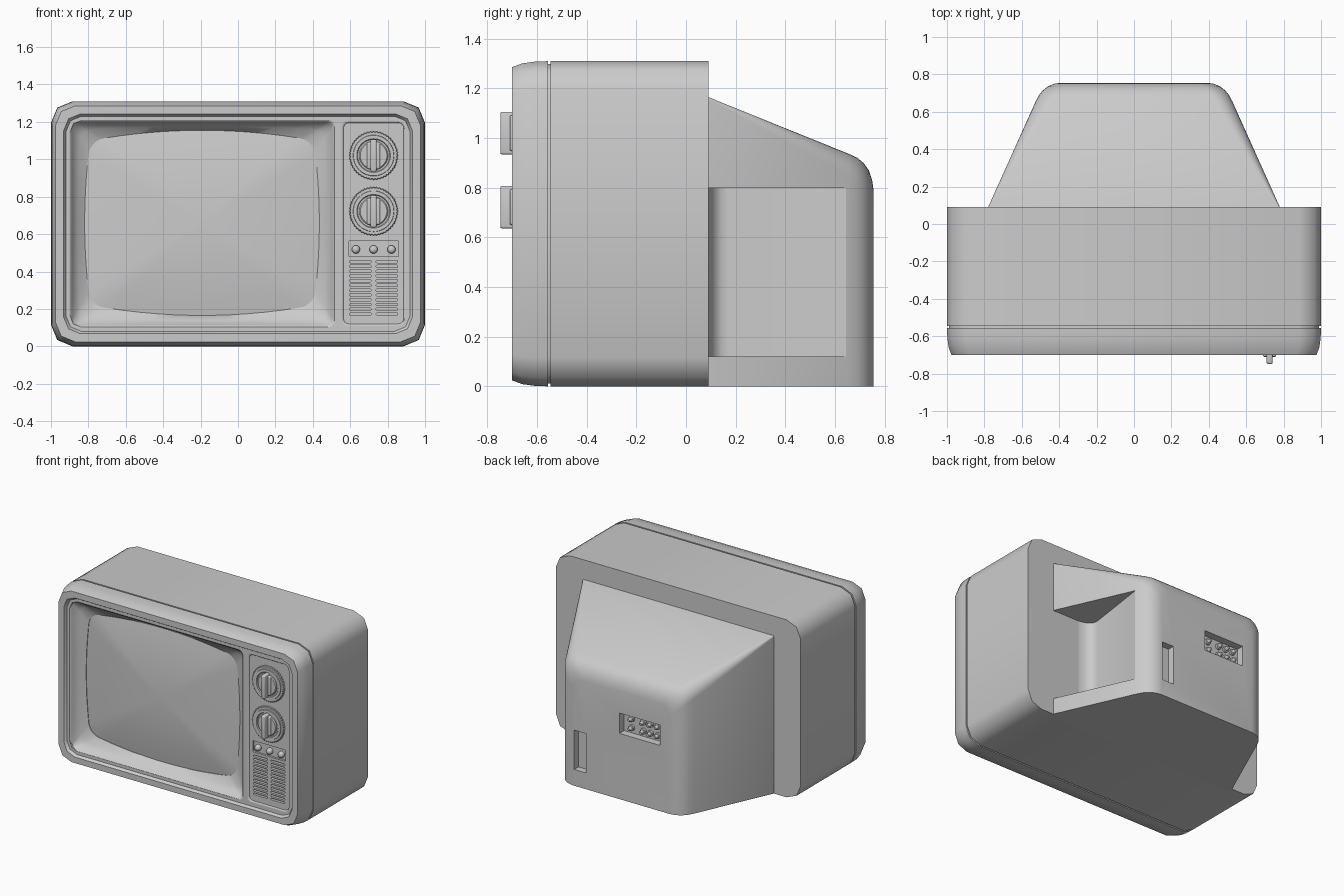
import bpy, bmesh
from math import sin, cos, pi, radians
from mathutils import Vector

if "Cube" in bpy.data.objects:
    bpy.data.objects.remove(bpy.data.objects["Cube"])


def finish(name, bm, closed=True, angle=50):
    bmesh.ops.recalc_face_normals(bm, faces=bm.faces[:])
    if not closed:  # open front-facing surfaces must look towards -y
        if sum(f.normal.y * f.calc_area() for f in bm.faces) > 0:
            bmesh.ops.reverse_faces(bm, faces=bm.faces[:])
    me = bpy.data.meshes.new(name)
    bm.to_mesh(me)
    bm.free()
    ob = bpy.data.objects.new(name, me)
    bpy.context.collection.objects.link(ob)
    smooth(ob, angle)
    return ob


def smooth(ob, angle=50):
    bpy.ops.object.select_all(action='DESELECT')
    ob.select_set(True)
    bpy.context.view_layer.objects.active = ob
    bpy.ops.object.shade_smooth_by_angle(angle=radians(angle))


def add_loft(bm, rings, start=True, end=True):
    vs = [[bm.verts.new(p) for p in r] for r in rings]
    n = len(vs[0])
    for a, b in zip(vs, vs[1:]):
        for i in range(n):
            j = (i + 1) % n
            bm.faces.new((a[i], a[j], b[j], b[i]))
    if start:
        bm.faces.new(vs[0])
    if end:
        bm.faces.new(vs[-1])


def loft(name, rings, start=True, end=True, angle=50):
    bm = bmesh.new()
    add_loft(bm, rings, start, end)
    return finish(name, bm, start and end, angle)


def plate(name, loops):
    """Flat sheet: first loop is the outline, the others are holes."""
    bm = bmesh.new()
    for loop in loops:
        v = [bm.verts.new(p) for p in loop]
        for i in range(len(v)):
            bm.edges.new((v[i - 1], v[i]))
    bmesh.ops.triangle_fill(bm, use_beauty=True, use_dissolve=False,
                            edges=bm.edges[:], normal=(0, -1, 0))
    return finish(name, bm, False)


def rrect(x0, x1, z0, z1, y, r=0.0, n=1, m=0, bow=(0, 0), inset=0.0):
    """Rounded rectangle ring facing y, optionally with barrel-bowed sides."""
    x0, x1, z0, z1 = x0 + inset, x1 - inset, z0 + inset, z1 - inset
    pts = []
    for k, (cx, cz) in enumerate(((x1 - r, z1 - r), (x0 + r, z1 - r),
                                  (x0 + r, z0 + r), (x1 - r, z0 + r))):
        for i in range(n):
            a = k * pi / 2 + i / max(n - 1, 1) * pi / 2
            pts.append(((cx + r * cos(a)), (cz + r * sin(a))))
    out = []
    for i, p in enumerate(pts):
        out.append(p)
        if i % n == n - 1:
            q = pts[(i + 1) % len(pts)]
            for s in range(1, m + 1):
                t = s / (m + 1)
                out.append((p[0] + (q[0] - p[0]) * t, p[1] + (q[1] - p[1]) * t))
    cx, cz, hx, hz = (x0 + x1) / 2, (z0 + z1) / 2, (x1 - x0) / 2, (z1 - z0) / 2
    res = []
    for x, z in out:
        u, v = (x - cx) / hx, (z - cz) / hz
        res.append(Vector((cx + (hx + bow[0] * (1 - v * v)) * u, y,
                           cz + (hz + bow[1] * (1 - u * u)) * v)))
    return res


def lathe(name, cx, cz, profile, n=48, teeth=0.0, angle=40):
    """Turned part around a y axis; alternate points are pulled in for teeth."""
    rings = [[Vector((cx + (r - teeth * (i % 2)) * cos(2 * pi * i / n), y,
                      cz + (r - teeth * (i % 2)) * sin(2 * pi * i / n)))
              for i in range(n)] for r, y in profile]
    return loft(name, rings, angle=angle)


# Cabinet: back shell, seam groove and tapered front frame
def shell(y, inset):
    return rrect(-1, 1, 0, 1.31, y, 0.115 - inset * 0.4, 3, inset=inset)


FACE = -0.68
loft("cabinet", [shell(y, i) for y, i in (
    (0.09, 0), (-0.545, 0), (-0.545, 0.012), (-0.556, 0.012), (-0.556, 0),
    (-0.61, 0.002), (-0.66, 0.009), (-0.70, 0.024), (-0.70, 0.068),
    (FACE, 0.08), (FACE, 0.098), (-0.50, 0.098))])


# Front plate with screen opening and control opening
def opening(y, inset):
    return rrect(-0.9, 0.517, 0.103, 1.209, y, 0.035 - inset * 0.3, 6, 10, inset=inset)


def control(y, inset):
    return rrect(0.552, 0.898, 0.108, 1.207, y, 0.03, 5, inset=inset)


plate("front_plate", [shell(FACE, 0.08), opening(FACE, 0), control(FACE, 0)])

# Screen surround and bulging picture tube
tube = rrect(-0.79, 0.405, 0.22, 1.10, -0.60, 0.07, 6, 10, (0.03, 0.055))
lip = opening(-0.655, 0.014)
mid = [a.lerp(b, 0.45) + Vector((0, 0.006, 0)) for a, b in zip(lip, tube)]
loft("screen_surround", [opening(FACE, 0), opening(FACE + 0.006, 0.009), lip, mid, tube,
                         [p + Vector((0, 0.008, 0)) for p in tube]], False, False)
centre = Vector((-0.1925, 0, 0.66))
rings = []
for s in (1, 0.88, 0.74, 0.58, 0.4, 0.2, 0.03):
    rings.append([Vector((centre.x + (p.x - centre.x) * s, -0.596 - 0.045 * (1 - s * s),
                          centre.z + (p.z - centre.z) * s)) for p in tube])
loft("screen", rings, False, True)

# Control panel with button tray and speaker slots
PANEL = FACE + 0.008
loft("control_panel_edge", [control(FACE, 0), control(FACE, 0.006), control(PANEL, 0.012)],
     False, False)


def tray(y):
    return rrect(0.592, 0.858, 0.48, 0.563, y, 0.004, 3)


def slot(x, z, y):
    return rrect(x, x + 0.116, z, z + 0.013, y, 0.0064, 5)


slots = [(x, 0.166 + i * 0.0255) for x in (0.596, 0.738) for i in range(12)]
plate("control_panel", [control(PANEL, 0.012), tray(PANEL)]
      + [slot(x, z, PANEL) for x, z in slots])
loft("button_tray", [tray(PANEL), tray(PANEL + 0.015)], False, True)
bm = bmesh.new()
for x, z in slots:
    add_loft(bm, [slot(x, z, PANEL), slot(x, z, PANEL + 0.02)], False, True)
finish("speaker_slots", bm, False)
for i, x in enumerate((0.63, 0.725, 0.82)):
    lathe(f"button_{i + 1}", x, 0.518, [(0.022, -0.65), (0.022, -0.672), (0.018, -0.682),
                                       (0.009, -0.687), (0.001, -0.688)], 20, angle=60)

# Two tuning dials: toothed rim, dished ring, knob and grip bar
for i, z in enumerate((1.02, 0.722)):
    lathe(f"dial_rim_{i + 1}", 0.725, z, [(0.131, -0.66), (0.131, -0.684), (0.127, -0.688)],
          96, 0.005, 20)
    lathe(f"dial_ring_{i + 1}", 0.725, z, [(0.112, -0.68), (0.108, -0.694), (0.09, -0.694),
                                          (0.083, -0.684)])
    lathe(f"dial_knob_{i + 1}", 0.725, z, [(0.077, -0.67), (0.077, -0.695), (0.071, -0.701)])
    for part, w, h, y0, y1 in (("base", 0.035, 0.072, -0.69, -0.71),
                               ("bar", 0.016, 0.086, -0.69, -0.748)):
        loft(f"dial_{part}_{i + 1}",
             [rrect(0.725 - w, 0.725 + w, z - h, z + h, y, 0.008, 4, inset=s)
              for y, s in ((y0, 0), (y1 + 0.008, 0), (y1 + 0.002, 0.002), (y1, 0.007))])


# Rear housing tapering to a rounded back
def hull(y, w, t, r):
    arc = [Vector((w - r + r * cos(a), y, t - r + r * sin(a)))
           for a in (i * pi / 12 for i in range(7))]
    side = [Vector((w, y, 0))] + arc
    return side + [Vector((-p.x, y, p.z)) for p in reversed(side)]


housing = loft("rear_housing", [hull(*s) for s in (
    (0.05, 0.78, 1.165, 0.008), (0.09, 0.78, 1.165, 0.008), (0.655, 0.526, 0.937, 0.09),
    (0.69, 0.507, 0.921, 0.095), (0.715, 0.487, 0.9, 0.095), (0.737, 0.458, 0.87, 0.09),
    (0.75, 0.425, 0.83, 0.085), (0.755, 0.395, 0.795, 0.08))])

# Side recess, cord slot and socket recess cut into the housing
recess = [(1, 0.088), (0.57, 0.088), (0.52, 0.097), (0.485, 0.115), (0.466, 0.14),
          (0.462, 0.17), (0.53, 0.645), (1, 0.645)]
cutters = [
    loft("recess_cutter", [[Vector((x, y, z)) for x, y in recess] for z in (0.12, 0.80)]),
    loft("cord_slot_cutter", [rrect(0.29, 0.385, 0.12, 0.41, y) for y in (0.705, 0.85)]),
    loft("socket_cutter", [rrect(-0.315, 0.015, 0.485, 0.635, y) for y in (0.70, 0.85)])]
for c in cutters:
    c.hide_render = True
    mod = housing.modifiers.new(c.name, 'BOOLEAN')
    mod.operation, mod.solver, mod.object = 'DIFFERENCE', 'EXACT', c
    bpy.context.view_layer.objects.active = housing
    bpy.ops.object.modifier_apply(modifier=mod.name)
    bpy.data.objects.remove(c)
smooth(housing, 40)

# Rear sockets
for i, x in enumerate((-0.05, -0.145, -0.205, -0.265)):
    for j, z in enumerate((0.525, 0.592)):
        lathe(f"rear_socket_{i * 2 + j + 1}", x, z,
              [(0.022, 0.69), (0.022, 0.715), (0.014, 0.717), (0.012, 0.738), (0.009, 0.741)], 16)
